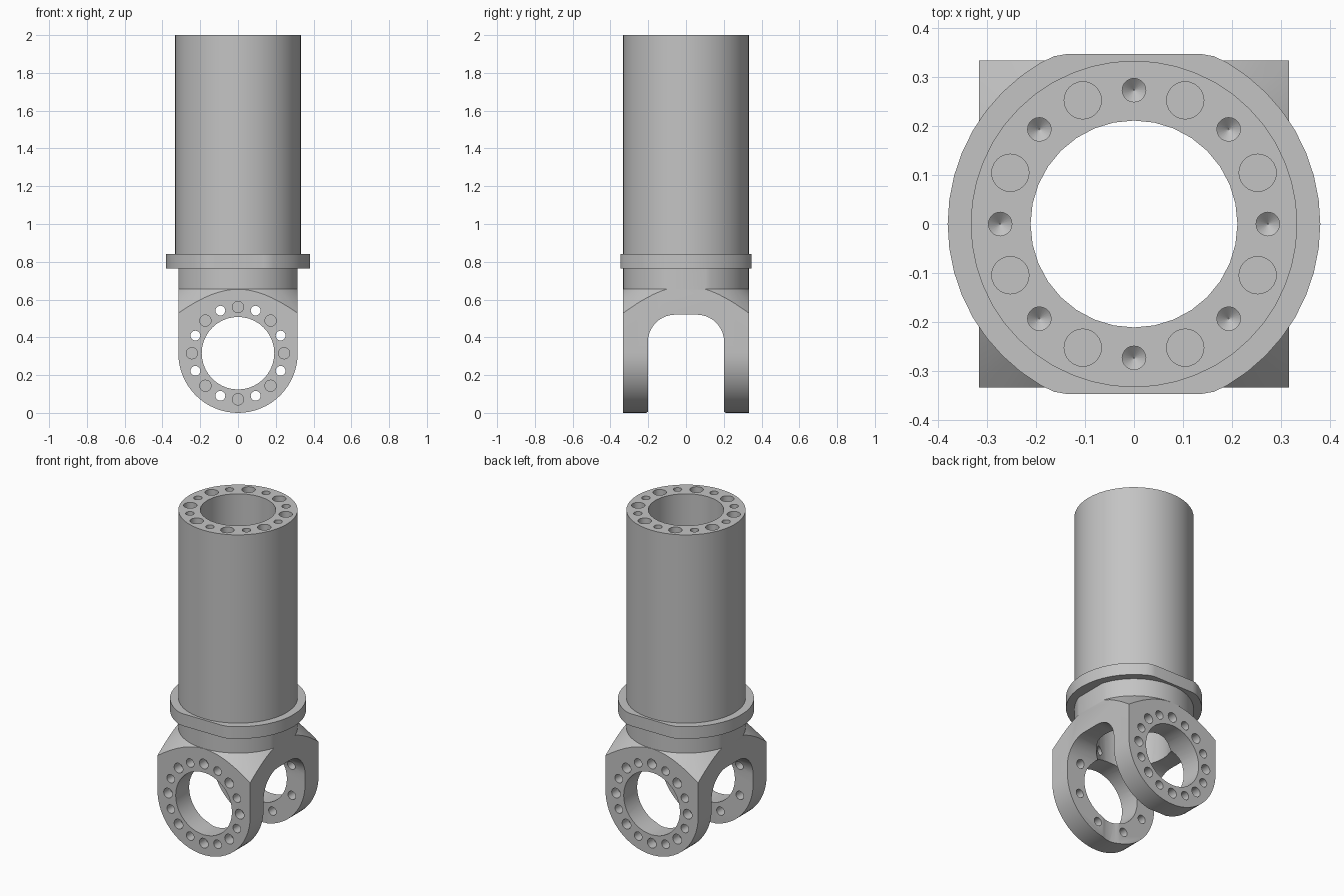
import bpy, bmesh
from math import sin, cos, pi, radians
from mathutils import Matrix, Vector

cube = bpy.data.objects.get("Cube")
if cube:
    bpy.data.objects.remove(cube, do_unlink=True)

steel = bpy.data.materials.new("grey_steel")
steel.use_nodes = True
GREY = (0.55, 0.55, 0.55, 1)
steel.diffuse_color = GREY
steel.node_tree.nodes["Principled BSDF"].inputs["Base Color"].default_value = GREY

ARM_R = 0.316      # arm half width, also height of the pivot axis
BODY_R = 0.333     # tube radius, also the arms' outer y
TO_FRONT = Matrix.Rotation(pi / 2, 4, 'X')   # turns local z to -y


def arc(cx, cy, r, start, end, steps):
    angles = [radians(start + (end - start) * i / steps) for i in range(steps + 1)]
    return [(cx + r * cos(a), cy + r * sin(a)) for a in angles]


def add_rings(bm, rings):
    """Skin a stack of equal point loops and cap both ends."""
    loops = [[bm.verts.new(p) for p in ring] for ring in rings]
    for low, high in zip(loops, loops[1:]):
        n = len(low)
        for i in range(n):
            j = (i + 1) % n
            bm.faces.new((low[i], low[j], high[j], high[i]))
    bm.faces.new(loops[0][::-1])
    bm.faces.new(loops[-1])


def spin(bm, profile, sides, matrix=Matrix()):
    """Solid of revolution from (radius, height) pairs."""
    circle = [(cos(2 * pi * i / sides), sin(2 * pi * i / sides)) for i in range(sides)]
    add_rings(bm, [[matrix @ Vector((r * x, r * y, z)) for x, y in circle]
                   for r, z in profile])


def finish(name, bm):
    bmesh.ops.recalc_face_normals(bm, faces=bm.faces)
    mesh = bpy.data.meshes.new(name)
    bm.to_mesh(mesh)
    bm.free()
    mesh.materials.append(steel)
    obj = bpy.data.objects.new(name, mesh)
    bpy.context.collection.objects.link(obj)
    return obj


def lathe(name, profile, sides, matrix=Matrix()):
    bm = bmesh.new()
    spin(bm, profile, sides, matrix)
    return finish(name, bm)


def prism(name, outline, half, place):
    """Extrude an outline; place maps (u, v, depth) to a point."""
    bm = bmesh.new()
    add_rings(bm, [[place(u, v, d) for u, v in outline] for d in (-half, half)])
    return finish(name, bm)


def boolean(target, cutter, operation='DIFFERENCE'):
    mod = target.modifiers.new("cut", 'BOOLEAN')
    mod.operation = operation
    mod.solver = 'EXACT'
    mod.object = cutter
    bpy.context.view_layer.update()
    graph = bpy.context.evaluated_depsgraph_get()
    mesh = bpy.data.meshes.new_from_object(target.evaluated_get(graph))
    target.modifiers.clear()
    target.data = mesh
    bpy.data.objects.remove(cutter, do_unlink=True)


def bore(radius):
    return lathe("bore_cutter", [(radius, -0.1), (radius, 2.1)], 32)


# Tube with a ring of wide flat holes and narrow drilled holes in its top
tube = lathe("tube", [(BODY_R, 0.8), (BODY_R, 2)], 48)
boolean(tube, bore(0.211))
bm = bmesh.new()
for i in range(16):
    a = i * pi / 8
    spot = Matrix.Translation((0.273 * cos(a), 0.273 * sin(a), 2))
    if i % 2:
        spin(bm, [(0.038, -0.08), (0.038, 0.05)], 24, spot)
    else:
        spin(bm, [(0.001, -0.12), (0.024, -0.1), (0.024, 0.05)], 20, spot)
boolean(tube, finish("top_hole_cutter", bm))

# Flange with two flats and softened corners
flange = lathe("flange", [(0.38, 0.765), (0.38, 0.84)], 48)
flat = 0.347
side = [(0.5, -0.28), (0.2, -0.324), (0.17, -0.341), (0.135, -flat)]
half = [(-x, y) for x, y in side] + side[::-1]
outline = half + [(-x, -y) for x, y in half]
boolean(flange, prism("flat_cutter", outline, 0.5,
                      lambda u, v, d: (u, v, 0.8 + d)), 'INTERSECT')
boolean(flange, bore(0.27))

# Fork: rounded arms, with neck and conical shoulder from a turned envelope
outline = arc(0, ARM_R, ARM_R, 180, 360, 32) + [(ARM_R, 0.8), (-ARM_R, 0.8)]
fork = prism("fork", outline, BODY_R, lambda u, v, d: (u, d, v))
shoulder = 0.655
envelope = [(BODY_R + shoulder + 0.1, -0.1), (BODY_R - 0.0005, shoulder),
            (BODY_R - 0.0005, 0.9)]
boolean(fork, lathe("envelope_cutter", envelope, 64), 'INTERSECT')

# Slot between the arms
slot_w, slot_top, fillet = 0.202, 0.52, 0.145
inner = slot_w - fillet
outline = ([(-slot_w, -0.1), (slot_w, -0.1)]
           + arc(inner, slot_top - fillet, fillet, 0, 90, 10)
           + arc(-inner, slot_top - fillet, fillet, 90, 180, 10))
boolean(fork, prism("slot_cutter", outline, 0.5, lambda u, v, d: (d, u, v)))
boolean(fork, bore(0.211))

# Pivot bore through both arms
pivot = Matrix.Translation((0, 0, ARM_R)) @ TO_FRONT
boolean(fork, lathe("pivot_cutter", [(0.192, -0.5), (0.192, 0.5)], 40, pivot))

# Bolt circle: through holes alternating with blind holes on the outer faces
bm = bmesh.new()
for i in range(16):
    a = i * pi / 8
    spot = pivot @ Matrix.Translation((0.244 * cos(a), 0.244 * sin(a), 0))
    for face in (-1, 1):
        if i % 2:
            spin(bm, [(0.026, face * 0.15), (0.026, face * 0.4)], 20, spot)
        else:
            spin(bm, [(0.03, face * 0.27), (0.03, face * 0.4)], 20, spot)
boolean(fork, finish("bolt_hole_cutter", bm))

# Smooth curved walls, keep machined edges crisp
bpy.ops.object.select_all(action='DESELECT')
for obj in (tube, flange, fork):
    obj.select_set(True)
    bpy.context.view_layer.objects.active = obj
bpy.ops.object.shade_smooth_by_angle(angle=radians(25))
